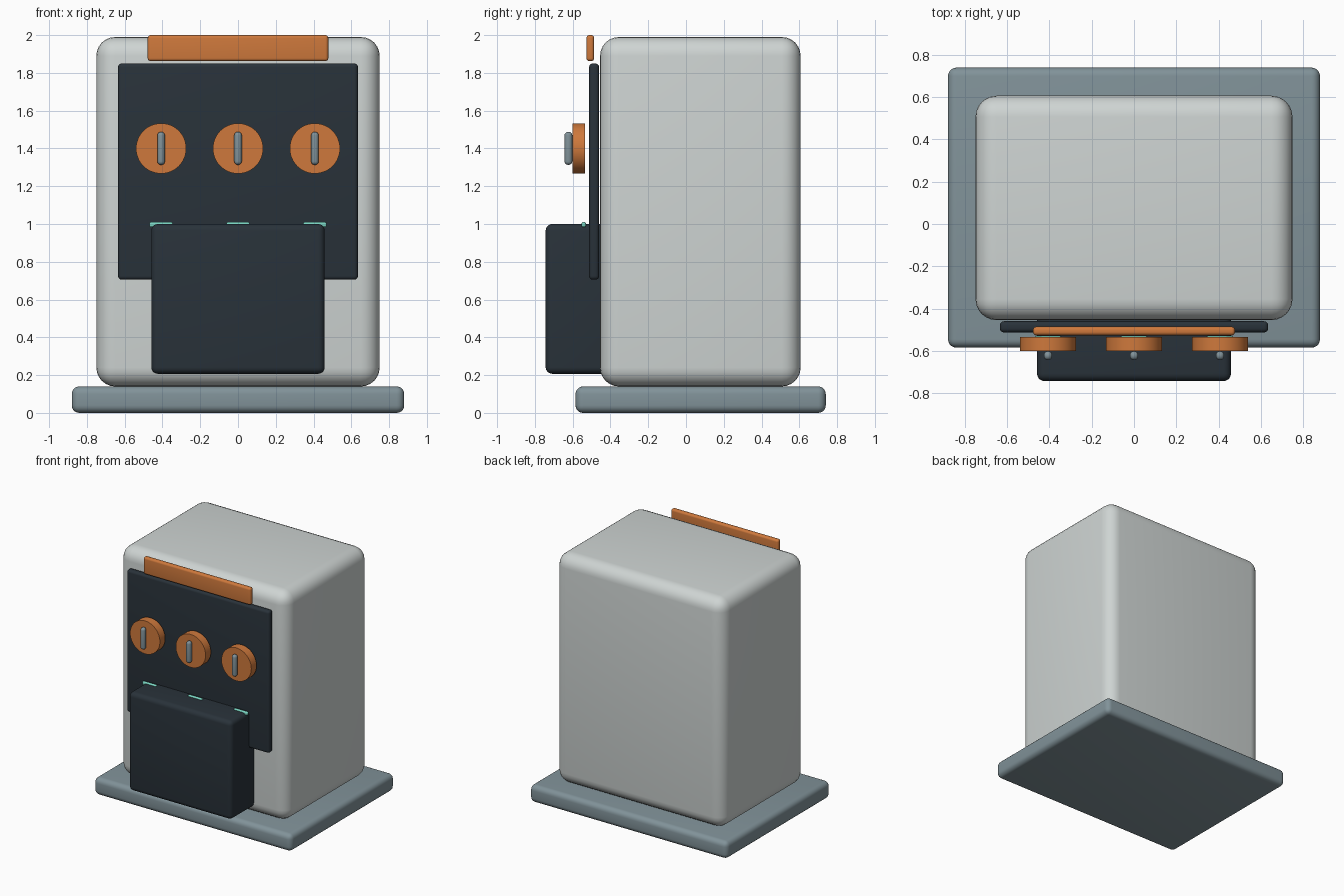
import bpy
import math

if "Cube" in bpy.data.objects:
    bpy.data.objects.remove(bpy.data.objects["Cube"])


def material(name, rgb):
    m = bpy.data.materials.new(name)
    m.diffuse_color = (*rgb, 1)
    m.use_nodes = True
    m.node_tree.nodes["Principled BSDF"].inputs["Base Color"].default_value = m.diffuse_color
    return m


SHELL = material("shell_grey", (0.62, 0.66, 0.65))
SLATE = material("slate", (0.22, 0.29, 0.32))
DARK = material("dark_panel", (0.022, 0.032, 0.042))
ORANGE = material("orange", (0.62, 0.19, 0.045))
MINT = material("mint", (0.2, 0.68, 0.55))


def finish(ob, name, mat):
    ob.name = name
    ob.data.materials.append(mat)
    bpy.ops.object.shade_smooth_by_angle(angle=math.radians(35))
    return ob


def rounded_box(name, x, y, z, mat, bevel, segments=5):
    """Box from (min, max) ranges with rounded edges."""
    ranges = (x, y, z)
    bpy.ops.mesh.primitive_cube_add(size=1, location=[(a + b) / 2 for a, b in ranges])
    ob = bpy.context.object
    ob.scale = [b - a for a, b in ranges]
    bpy.ops.object.transform_apply(location=False, rotation=False, scale=True)
    mod = ob.modifiers.new("rounding", 'BEVEL')
    mod.width = bevel
    mod.segments = segments
    bpy.ops.object.modifier_apply(modifier=mod.name)
    return finish(ob, name, mat)


# Base slab and main housing
rounded_box("base", (-0.88, 0.88), (-0.585, 0.74), (0.0, 0.14), SLATE, 0.04)
rounded_box("housing", (-0.75, 0.75), (-0.455, 0.607), (0.14, 1.99), SHELL, 0.1, 6)

# Front panel, header strip and lower bin
rounded_box("front_panel", (-0.635, 0.635), (-0.513, -0.46), (0.705, 1.85), DARK, 0.02)
rounded_box("header_strip", (-0.478, 0.478), (-0.527, -0.486), (1.862, 2.0), ORANGE, 0.016)
rounded_box("front_bin", (-0.459, 0.459), (-0.743, -0.40), (0.207, 1.0), DARK, 0.035)

# Three dials, each with a pointer and an indicator light below
for i, x in enumerate((-0.407, 0.0, 0.407), 1):
    bpy.ops.mesh.primitive_cylinder_add(vertices=48, radius=0.133, depth=0.068,
                                        location=(x, -0.568, 1.4),
                                        rotation=(math.pi / 2, 0, 0))
    finish(bpy.context.object, f"dial_{i}", ORANGE)
    rounded_box(f"dial_pointer_{i}", (x - 0.02, x + 0.02), (-0.643, -0.602),
                (1.313, 1.488), SLATE, 0.019)
    rounded_box(f"indicator_light_{i}", (x - 0.062, x + 0.062), (-0.553, -0.53),
                (0.983, 1.01), MINT, 0.008, 3)
